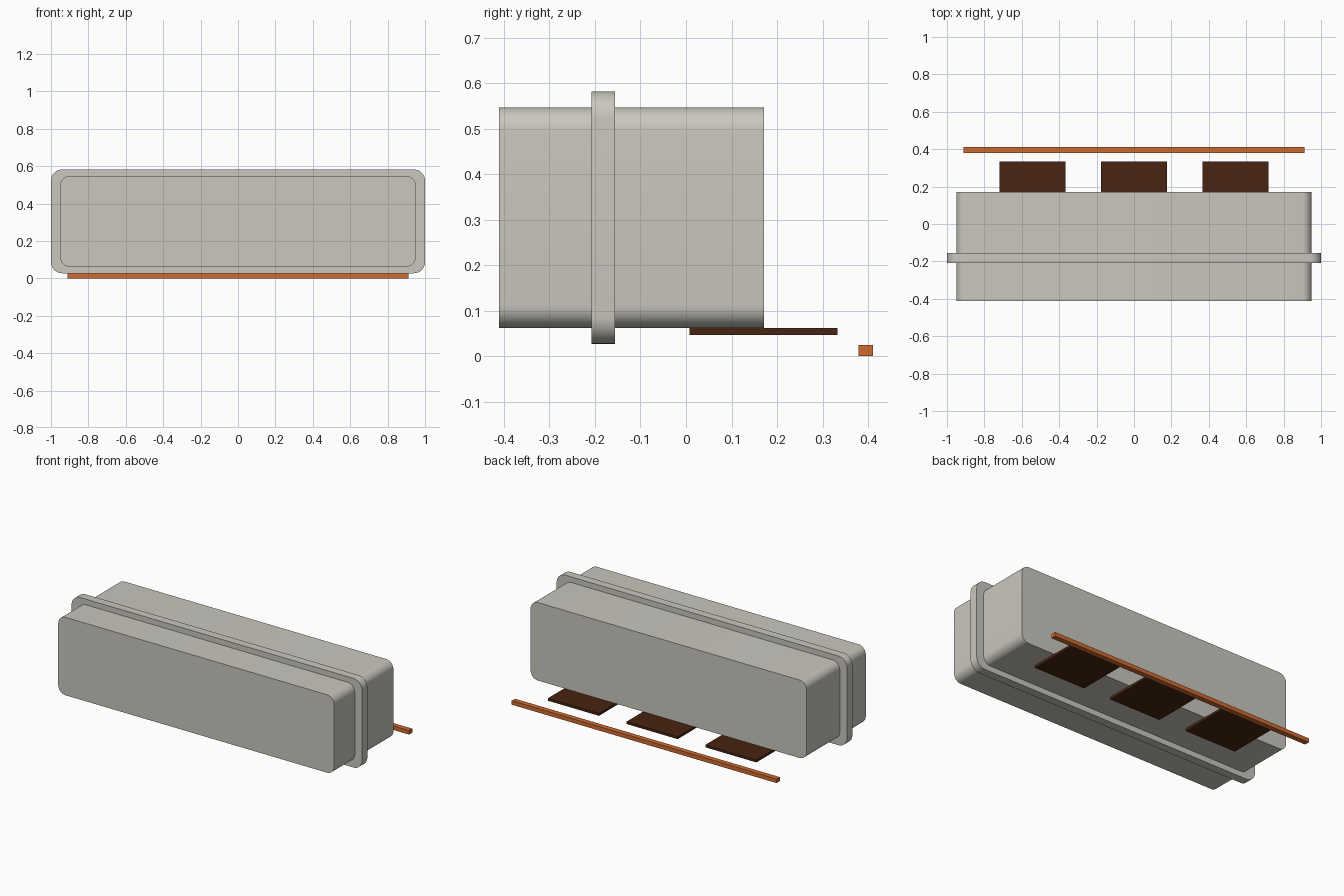
import bpy, bmesh, math

if "Cube" in bpy.data.objects:
    bpy.data.objects.remove(bpy.data.objects["Cube"])


def material(name, rgb):
    m = bpy.data.materials.new(name)
    m.diffuse_color = (*rgb, 1)
    m.use_nodes = True
    m.node_tree.nodes["Principled BSDF"].inputs["Base Color"].default_value = m.diffuse_color
    return m


GREY = material("warm_grey", (0.59, 0.57, 0.52))
BROWN = material("dark_brown", (0.065, 0.018, 0.006))
ORANGE = material("orange", (0.62, 0.15, 0.03))


def finish(bm, name, mat, smooth=False):
    bmesh.ops.recalc_face_normals(bm, faces=bm.faces)
    mesh = bpy.data.meshes.new(name)
    bm.to_mesh(mesh)
    bm.free()
    mesh.materials.append(mat)
    ob = bpy.data.objects.new(name, mesh)
    bpy.context.collection.objects.link(ob)
    if smooth:
        bpy.ops.object.select_all(action='DESELECT')
        ob.select_set(True)
        bpy.context.view_layer.objects.active = ob
        bpy.ops.object.shade_smooth_by_angle(angle=math.radians(35))
    return ob


def rounded_slab(name, x, y0, y1, z0, z1, r, mat, seg=8):
    """Rounded rectangle in the XZ plane, extruded along Y."""
    bm = bmesh.new()
    corners = [(x - r, z1 - r), (-x + r, z1 - r), (-x + r, z0 + r), (x - r, z0 + r)]
    verts = []
    for q, (cx, cz) in enumerate(corners):
        for i in range(seg + 1):
            a = math.pi / 2 * (q + i / seg)
            verts.append(bm.verts.new((cx + r * math.cos(a), y0, cz + r * math.sin(a))))
    face = bm.faces.new(verts)
    ext = bmesh.ops.extrude_face_region(bm, geom=[face], use_keep_orig=True)
    for v in ext["geom"]:
        if isinstance(v, bmesh.types.BMVert):
            v.co.y = y1
    return finish(bm, name, mat, True)


def box(name, x0, x1, y0, y1, z0, z1, mat):
    bm = bmesh.new()
    bmesh.ops.create_cube(bm, size=1)
    for v in bm.verts:
        v.co = (x1 if v.co.x > 0 else x0, y1 if v.co.y > 0 else y0, z1 if v.co.z > 0 else z0)
    return finish(bm, name, mat)


# Main housing and the raised band around it
rounded_slab("housing", 0.95, -0.411, 0.171, 0.062, 0.547, 0.05, GREY)
rounded_slab("rim_band", 1.0, -0.208, -0.156, 0.027, 0.582, 0.06, GREY)

# Three thin plates sticking out under the back
for i, cx in enumerate((-0.542, 0, 0.542)):
    box(f"plate_{i + 1}", cx - 0.176, cx + 0.176, 0.008, 0.333, 0.047, 0.062, BROWN)

# Long bar behind the plates
box("back_bar", -0.912, 0.912, 0.379, 0.411, 0, 0.025, ORANGE)
